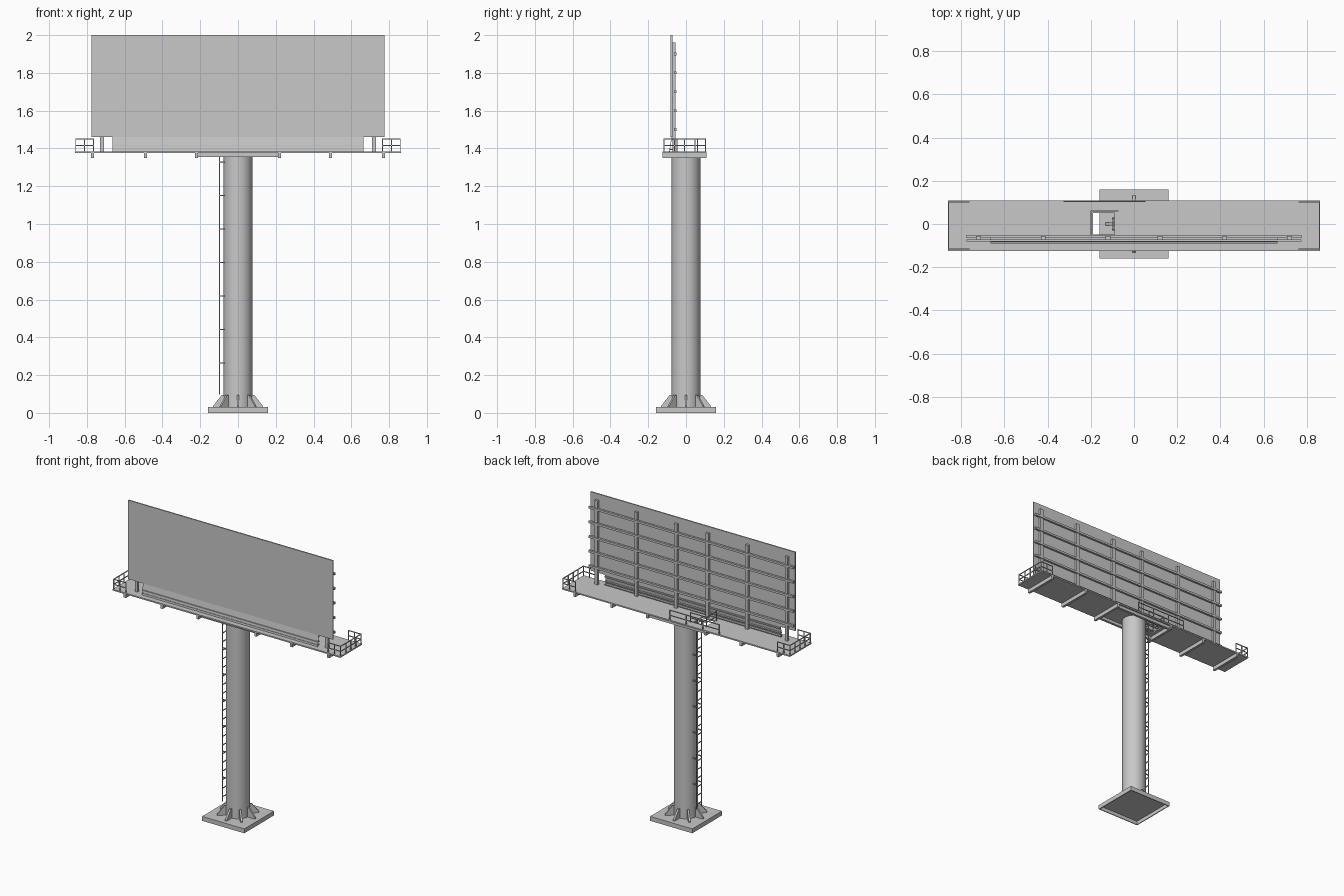
import bpy, bmesh, math
from mathutils import Matrix, Vector

cube = bpy.data.objects.get("Cube")
if cube:
    bpy.data.objects.remove(cube, do_unlink=True)

GREY = (0.58, 0.58, 0.58, 1)
steel = bpy.data.materials.new("steel_grey")
steel.use_nodes = True
steel.diffuse_color = GREY
steel.node_tree.nodes["Principled BSDF"].inputs["Base Color"].default_value = GREY


def finish(name, bm):
    bmesh.ops.recalc_face_normals(bm, faces=bm.faces)
    mesh = bpy.data.meshes.new(name)
    bm.to_mesh(mesh)
    bm.free()
    mesh.materials.append(steel)
    obj = bpy.data.objects.new(name, mesh)
    bpy.context.collection.objects.link(obj)
    return obj


def box(bm, x, y, z):
    """Add a box spanning three (low, high) ranges."""
    spans = [Vector((a, b)) for a, b in (x, y, z)]
    centre = Vector([(s[0] + s[1]) / 2 for s in spans])
    size = [s[1] - s[0] for s in spans]
    matrix = Matrix.Translation(centre) @ Matrix.Diagonal((*size, 1))
    return bmesh.ops.create_cube(bm, size=1, matrix=matrix)["verts"]


def boxes(name, parts):
    bm = bmesh.new()
    for part in parts:
        box(bm, *part)
    return finish(name, bm)


def around(c, width):
    return (c - width / 2, c + width / 2)


def rod(a, b, t=0.005):
    """Ranges of a square bar along one axis from a to b."""
    return tuple((min(p, q) - t / 2, max(p, q) + t / 2) for p, q in zip(a, b))


def railing(path, heights, floor, posts):
    """Rails along a path of (x, y) corners, with posts at given points."""
    parts = [rod((*p, h), (*q, h)) for p, q in zip(path, path[1:]) for h in heights]
    return parts + [rod((*p, floor), (*p, max(heights))) for p in posts]


# Footing: a shell open underneath
bm = bmesh.new()
box(bm, (-0.16, 0.16), (-0.16, 0.16), (0, 0.03))
bmesh.ops.delete(bm, geom=[f for f in bm.faces if f.calc_center_median().z < 0.001],
                 context="FACES")
footing = finish("footing", bm)
shell = footing.modifiers.new("wall", "SOLIDIFY")
shell.thickness = 0.008
shell.offset = -1

# Column
bm = bmesh.new()
bmesh.ops.create_cone(bm, cap_ends=True, segments=32, radius1=0.076, radius2=0.076,
                      depth=1.347, matrix=Matrix.Translation((0, 0, 0.7025)))
column = finish("column", bm)
bpy.context.view_layer.objects.active = column
column.select_set(True)
bpy.ops.object.shade_smooth_by_angle(angle=math.radians(40))
column.select_set(False)

# Eight fins bracing the column foot
bm = bmesh.new()
outline = [(0.07, 0.03), (0.132, 0.03), (0.132, 0.036), (0.086, 0.095), (0.07, 0.095)]
for i in range(8):
    verts = [bm.verts.new((r, -0.006, z)) for r, z in outline]
    face = bm.faces.new(verts)
    extruded = bmesh.ops.extrude_face_region(bm, geom=[face])["geom"]
    top = [v for v in extruded if isinstance(v, bmesh.types.BMVert)]
    bmesh.ops.translate(bm, verts=top, vec=(0, 0.012, 0))
    bmesh.ops.rotate(bm, verts=verts + top, matrix=Matrix.Rotation(i * math.pi / 4, 3, "Z"))
finish("foot_fins", bm)

# Deck with a ladder hatch
X, FRONT, BACK = 0.862, -0.125, 0.108
LOW, FLOOR = 1.375, 1.384
HX, HY = (-0.19, -0.09), (-0.048, 0.05)
deck_z = (LOW, FLOOR)
boxes("deck", [
    ((-X, HX[0]), (FRONT, BACK), deck_z),
    ((HX[1], X), (FRONT, BACK), deck_z),
    (HX, (FRONT, HY[0]), deck_z),
    (HX, (HY[1], BACK), deck_z),
])

# Beams under the deck
beams = [(around(s * x, 0.016), (FRONT, BACK), (1.35, LOW))
         for x in (0.22, 0.49, 0.77) for s in (-1, 1)]
beams += [((-0.228, 0.228), around(y, 0.016), (1.355, LOW)) for y in (-0.09, 0.09)]
boxes("deck_beams", beams)

# Display panel and its frame
boxes("display_panel", [((-0.775, 0.775), (-0.081, -0.072), (1.46, 2.0))])
boxes("panel_posts", [(around(s * x, 0.022), (-0.072, -0.056), (FLOOR, 1.96))
                      for x in (0.12, 0.42, 0.72) for s in (-1, 1)])
boxes("panel_stringers", [((-0.775, 0.775), (-0.064, -0.05), around(1.5 + i * 0.1, 0.014))
                          for i in range(5)])

# Leaning skirt below the panel, with slats
bm = bmesh.new()
verts = box(bm, (-0.665, 0.665), (-0.077, -0.074), (FLOOR, 1.46))
for v in verts:
    if v.co.z < 1.4:
        v.co.y -= 0.012
finish("skirt", bm)
boxes("skirt_slats", [((-0.665, 0.665), (-0.09, -0.068), around(z, 0.006))
                      for z in (1.395, 1.415)] +
      [((-0.665, 0.665), (-0.074, -0.066), around(1.448, 0.008))])

# Guard rails around both deck ends
RAILS = (1.415, 1.45)
for side, s in (("left", 1), ("right", -1)):
    inner, mid, outer = s * 0.765, s * 0.812, s * 0.859
    y0, y1 = -0.117, 0.102
    path = [(inner, y0), (outer, y0), (outer, y1), (inner, y1)]
    posts = [(x, y) for x in (inner, mid, outer) for y in (y0, y1)]
    posts += [(outer, y) for y in (-0.06, -0.007, 0.047)]
    boxes(side + "_guard_rail", railing(path, RAILS, FLOOR, posts))

# Guard rails along the back edge and beside the hatch
boxes("back_guard_rail", railing([(-0.325, 0.104), (0.05, 0.104)], RAILS, FLOOR,
                                 [(-0.325 + i * 0.125, 0.104) for i in range(4)]))
hatch_path = [(-0.198, -0.048), (-0.198, 0.06), (-0.075, 0.06)]
boxes("hatch_guard_rail", railing(hatch_path, RAILS, FLOOR, hatch_path))

# Ladder with rungs and column brackets
LX = -0.098
ladder = [rod((LX, y, 0.1), (LX, y, 1.375)) for y in (-0.028, 0.028)]
ladder += [rod((LX, -0.028, 0.13 + i * 0.059), (LX, 0.028, 0.13 + i * 0.059)) for i in range(22)]
boxes("ladder", ladder)
boxes("ladder_brackets", [rod((LX, y, 0.265 + i * 0.177), (-0.068, y, 0.265 + i * 0.177), 0.006)
                          for i in range(7) for y in (-0.026, 0.026)])
